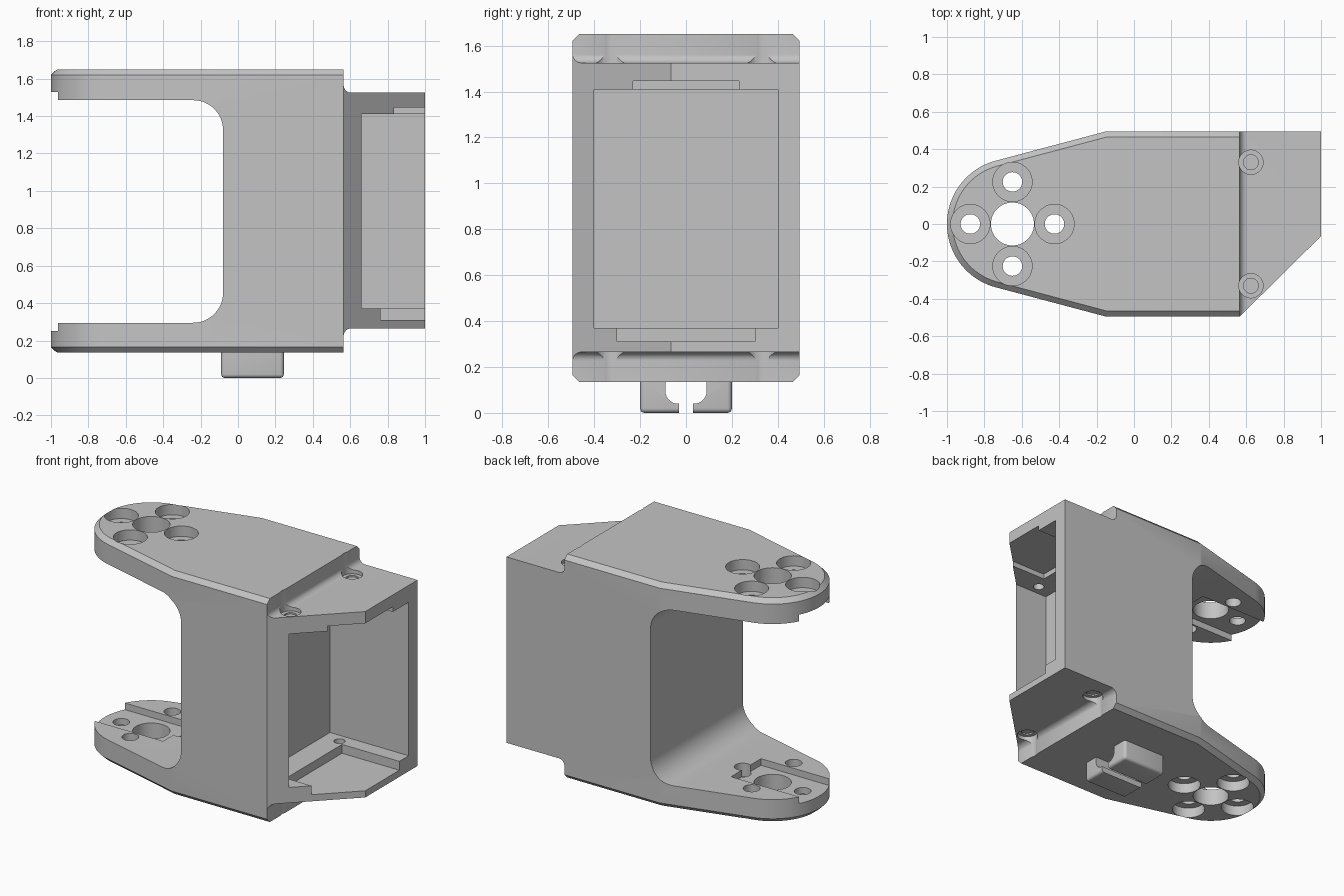
import bpy, bmesh
from math import sin, cos, tan, radians
from mathutils import Vector

cube = bpy.data.objects.get("Cube")
if cube:
    bpy.data.objects.remove(cube, do_unlink=True)

GREY = (0.55, 0.55, 0.55, 1)
mat = bpy.data.materials.new("plain grey")
mat.use_nodes = True
mat.diffuse_color = GREY
mat.node_tree.nodes["Principled BSDF"].inputs["Base Color"].default_value = GREY


def arc(cx, cy, r, start, end, n):
    steps = [radians(start + (end - start) * i / n) for i in range(n + 1)]
    return [(cx + r * cos(a), cy + r * sin(a)) for a in steps]


def prism(name, pts, axis, lo, hi, bevel=None):
    """Extrude a 2D profile along an axis; optionally bevel chosen edges."""
    place = {"x": lambda p, t: (t, p[0], p[1]),
             "y": lambda p, t: (p[0], t, p[1]),
             "z": lambda p, t: (p[0], p[1], t)}[axis]
    bm = bmesh.new()
    face = bm.faces.new([bm.verts.new(place(p, lo)) for p in pts])
    ext = bmesh.ops.extrude_face_region(bm, geom=[face], use_keep_orig=True)
    new = [v for v in ext["geom"] if isinstance(v, bmesh.types.BMVert)]
    bmesh.ops.translate(bm, verts=new, vec=Vector(place((0, 0), hi - lo)))
    bmesh.ops.recalc_face_normals(bm, faces=bm.faces[:])
    if bevel:
        test, size, segs = bevel
        bmesh.ops.bevel(bm, geom=[e for e in bm.edges if test(e)], offset=size,
                        segments=segs, profile=0.5, affect="EDGES")
    mesh = bpy.data.meshes.new(name)
    bm.to_mesh(mesh)
    bm.free()
    mesh.materials.append(mat)
    obj = bpy.data.objects.new(name, mesh)
    bpy.context.collection.objects.link(obj)
    return obj


def box(name, x0, x1, y0, y1, z0, z1, bevel=None):
    return prism(name, [(x0, y0), (x1, y0), (x1, y1), (x0, y1)], "z", z0, z1, bevel)


def rod(x, y, r, z0, z1, n=40):
    return prism("cutter", arc(x, y, r, 0, 360, n)[:-1], "z", z0, z1)


def combine(target, other, operation="DIFFERENCE"):
    other.hide_render = True
    mod = target.modifiers.new("combine", "BOOLEAN")
    mod.operation, mod.object, mod.solver = operation, other, "EXACT"
    graph = bpy.context.evaluated_depsgraph_get()
    old = target.data
    target.data = bpy.data.meshes.new_from_object(target.evaluated_get(graph))
    target.modifiers.clear()
    bpy.data.objects.remove(other, do_unlink=True)
    bpy.data.meshes.remove(old)


BOT, TOP, MID = 0.135, 1.65, 0.895
W, STEP, HX = 0.495, 0.565, -0.65

# Body: tapered outline with a round nose, chamfered round the top and bottom
outline = [(STEP, -W), (STEP, W), (-0.15, W)]
outline += arc(HX, 0, 0.35, 105, 255, 40) + [(-0.15, -W)]


def rim(e):
    a, b = (v.co for v in e.verts)
    return abs(a.z - b.z) < 0.01 and min(a.x, b.x) < STEP - 0.01


bracket = prism("bracket_body", outline, "z", BOT, TOP, (rim, 0.03, 1))

# Open mouth between the two arms
mouth = [(-1.2, 0.295)] + arc(-0.24, 0.455, 0.16, -90, 0, 12)
mouth += arc(-0.24, 1.325, 0.16, 0, 90, 12) + [(-1.2, 1.485)]
combine(bracket, prism("cutter", mouth, "y", -0.8, 0.8))

# Housing with a concave fillet against the body
ZL, ZH, R = 0.265, 1.525, 0.04
side = [(0.5, ZL - R)] + arc(STEP + R, ZL - R, R, 180, 90, 8) + [(1, ZL), (1, ZH)]
side += arc(STEP + R, ZH + R, R, 270, 180, 8) + [(0.5, ZH + R)]
combine(bracket, prism("housing", side, "y", -W, W), "UNION")

# Slanted front corner of the housing
corner = [(STEP, -W), (STEP, -0.7), (1.2, -0.7), (1.2, 0.133)]
combine(bracket, prism("cutter", corner, "z", 0, 2))

# Housing cavity with shallow floor and ceiling recesses
combine(bracket, box("cutter", 0.41, 1.2, -0.4, 0.4, 0.37, 1.41))
combine(bracket, box("cutter", 0.57, 1.2, -0.3, 0.3, 0.31, 0.5))
combine(bracket, box("cutter", 0.57, 1.2, -0.23, 0.23, 1.3, 1.445))

# Channel along the inner face of both arms
combine(bracket, box("cutter", -1.2, -0.45, -0.16, 0.16, 0.25, 1.53))

# Arm holes: one large, four small with counterbores
combine(bracket, rod(HX, 0, 0.115, -0.1, 1.8, 48))
for dx, dy in ((1, 0), (-1, 0), (0, 1), (0, -1)):
    x, y = HX + 0.225 * dx, 0.225 * dy
    combine(bracket, rod(x, y, 0.052, -0.1, 1.8))
    combine(bracket, rod(x, y, 0.105, -0.1, BOT + 0.07))
    combine(bracket, rod(x, y, 0.105, TOP - 0.07, 1.8))

# Housing screw pockets, outside and inside
for y in (-0.33, 0.33):
    for sign in (-1, 1):
        for r, depth in ((0.065, 0.605), (0.04, 0.595)):
            z0, z1 = sorted((MID + sign * depth, MID + sign * 1.0))
            combine(bracket, rod(0.625, y, r, z0, z1))
    combine(bracket, rod(0.53, y, 0.035, 0.32, 1.46))


# Cable clip under the body, split by a keyhole slot
def not_top(e):
    return min(v.co.z for v in e.verts) < 0.1


clip = box("cable_clip", -0.09, 0.245, -0.2, 0.2, 0, BOT + 0.005, (not_top, 0.02, 4))
right = [(0.03, -0.1), (0.03, 0.04)] + arc(0.035, 0.095, 0.055, -90, 0, 10) + [(0.09, 0.15)]
keyhole = right + [(-y, z) for y, z in reversed(right)]
combine(clip, prism("cutter", keyhole, "x", -0.5, 0.5))

# Smooth shading on the round surfaces
for obj in (bracket, clip):
    bpy.ops.object.select_all(action="DESELECT")
    obj.select_set(True)
    bpy.context.view_layer.objects.active = obj
    bpy.ops.object.shade_smooth_by_angle(angle=radians(25))
